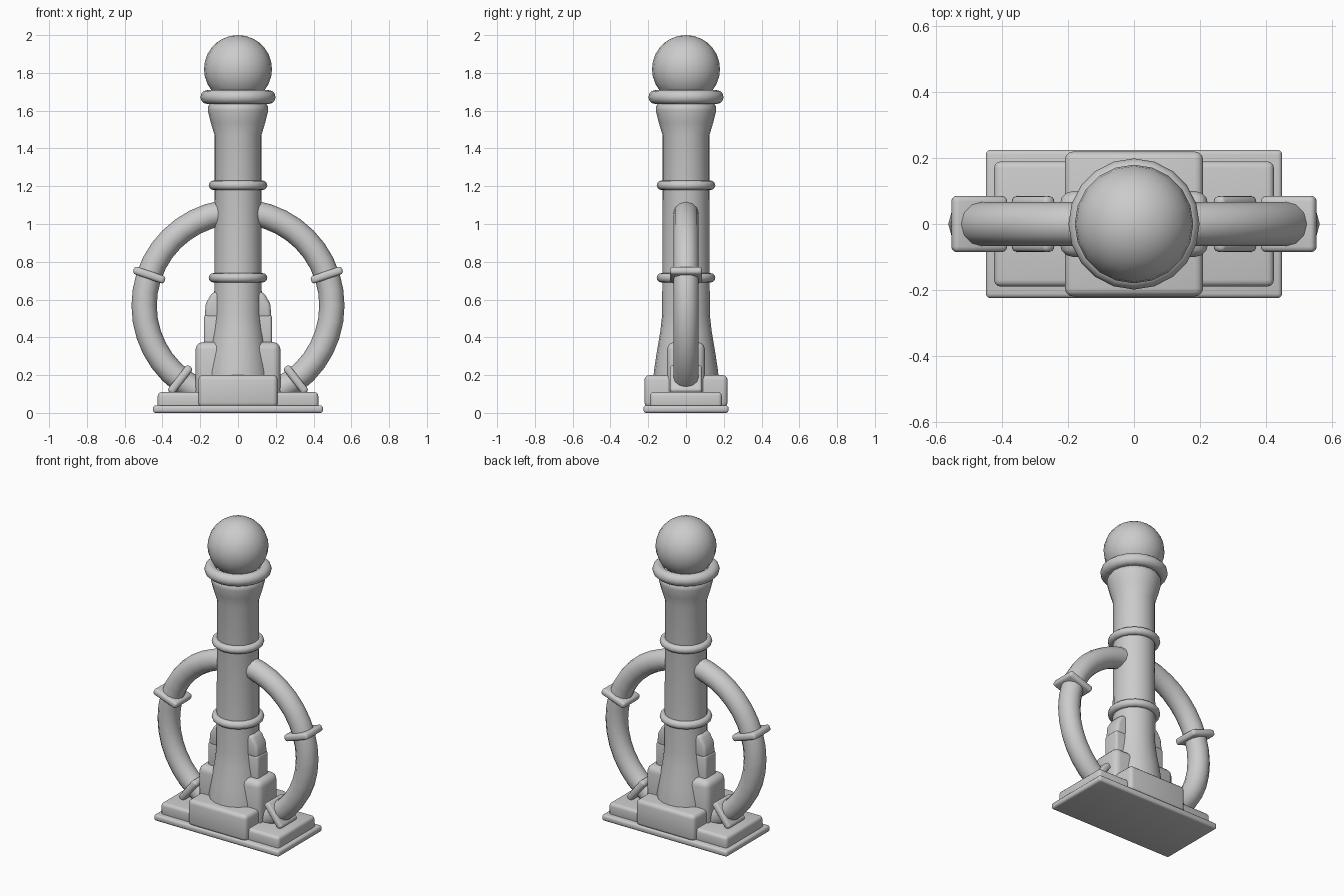
import bpy, bmesh, math
from mathutils import Matrix, Vector

old = bpy.data.objects.get("Cube")
if old:
    bpy.data.objects.remove(old, do_unlink=True)

stone = bpy.data.materials.new("plain_grey")
stone.use_nodes = True
stone.diffuse_color = (0.6, 0.6, 0.6, 1)
stone.node_tree.nodes["Principled BSDF"].inputs["Base Color"].default_value = (0.6, 0.6, 0.6, 1)


def finish(obj, name, bevel=0, angle=40):
    obj.name = name
    obj.data.materials.append(stone)
    bpy.ops.object.select_all(action="DESELECT")
    obj.select_set(True)
    bpy.context.view_layer.objects.active = obj
    if bevel:
        mod = obj.modifiers.new("rounded_edges", "BEVEL")
        mod.width = bevel
        mod.segments = 3
        mod.limit_method = "ANGLE"
        mod.angle_limit = math.radians(25)
        bpy.ops.object.modifier_apply(modifier=mod.name)
    bpy.ops.object.shade_smooth_by_angle(angle=math.radians(angle))
    return obj


def block(name, size, centre, bevel, tilt=0):
    bpy.ops.mesh.primitive_cube_add(size=1)
    obj = bpy.context.object
    obj.data.transform(Matrix.Translation(centre) @ Matrix.Rotation(tilt, 4, "Y")
                       @ Matrix.Diagonal((*size, 1)))
    return finish(obj, name, bevel)


def torus(name, major, minor, z, sides, upright=False):
    bpy.ops.mesh.primitive_torus_add(major_radius=major, minor_radius=minor,
                                     major_segments=sides, minor_segments=12)
    obj = bpy.context.object
    turn = Matrix.Rotation(math.pi / 2, 4, "X") if upright else Matrix()
    obj.data.transform(Matrix.Translation((0, 0, z)) @ turn)
    return finish(obj, name, angle=60)


def lathe(name, profile, sides):
    bm = bmesh.new()
    rings = []
    for r, z in profile:
        rings.append([bm.verts.new((r * math.cos(a), r * math.sin(a), z))
                      for a in (2 * math.pi * i / sides for i in range(sides))])
    for low, high in zip(rings, rings[1:]):
        for i in range(sides):
            j = (i + 1) % sides
            bm.faces.new((low[i], low[j], high[j], high[i]))
    bm.faces.new(rings[0][::-1])
    bm.faces.new(rings[-1])
    mesh = bpy.data.meshes.new(name)
    bm.to_mesh(mesh)
    bm.free()
    obj = bpy.data.objects.new(name, mesh)
    bpy.context.collection.objects.link(obj)
    return finish(obj, name)


def slab(name, outline, depth, bevel):
    # outline in x and z, extruded evenly along y
    bm = bmesh.new()
    face = bm.faces.new([bm.verts.new((x, -depth / 2, z)) for x, z in outline])
    out = bmesh.ops.extrude_face_region(bm, geom=[face])
    verts = [v for v in out["geom"] if isinstance(v, bmesh.types.BMVert)]
    bmesh.ops.translate(bm, verts=verts, vec=(0, depth, 0))
    bmesh.ops.recalc_face_normals(bm, faces=bm.faces)
    mesh = bpy.data.meshes.new(name)
    bm.to_mesh(mesh)
    bm.free()
    obj = bpy.data.objects.new(name, mesh)
    bpy.context.collection.objects.link(obj)
    return finish(obj, name, bevel)


# Stepped base
block("base_plate", (0.9, 0.45, 0.04), (0, 0, 0.02), 0.014)
block("base_step", (0.85, 0.38, 0.09), (0, 0, 0.065), 0.02)
block("centre_plinth", (0.42, 0.44, 0.17), (0, 0, 0.115), 0.025)
block("shoulder_block", (0.45, 0.2, 0.32), (0, 0, 0.215), 0.04)

# Column, flared at the foot and head
lathe("column", [(0.175, 0.15), (0.17, 0.22), (0.155, 0.32), (0.135, 0.44), (0.126, 0.52),
                 (0.124, 1.47), (0.145, 1.54), (0.16, 1.6), (0.16, 1.62), (0.15, 1.635),
                 (0.14, 1.67)], 20)
for label, z in (("lower", 0.715), ("upper", 1.205)):
    torus(label + "_column_band", 0.13, 0.025, z, 20)

# Ball on its collar
torus("ball_collar", 0.162, 0.037, 1.672, 20)
bpy.ops.mesh.primitive_uv_sphere_add(segments=20, ring_count=14, radius=0.18)
bpy.context.object.data.transform(Matrix.Translation((0, 0, 1.82)))
finish(bpy.context.object, "top_ball", angle=60)

# Side fins hugging the column
slab("side_fin_lower", [(-0.18, 0.3), (0.18, 0.3), (0.18, 0.52), (-0.18, 0.52)], 0.11, 0.015)
slab("side_fin_upper", [(-0.178, 0.5), (0.178, 0.5), (0.17, 0.58), (0.135, 0.64),
                        (-0.135, 0.64), (-0.17, 0.58)], 0.11, 0.02)

# Upright hoop and its clamps
HOOP_R, HOOP_Z = 0.497, 0.568
torus("hoop", HOOP_R, 0.067, HOOP_Z, 40, upright=True)
for side, sign in (("left", 1), ("right", -1)):
    for label, degrees in (("upper", 19), ("lower", -52)):
        a = math.radians(degrees)
        centre = Vector((sign * HOOP_R * math.cos(a), 0, HOOP_Z + HOOP_R * math.sin(a)))
        block(f"{side}_{label}_clamp", (0.175, 0.17, 0.042), centre, 0.016, -sign * a)
